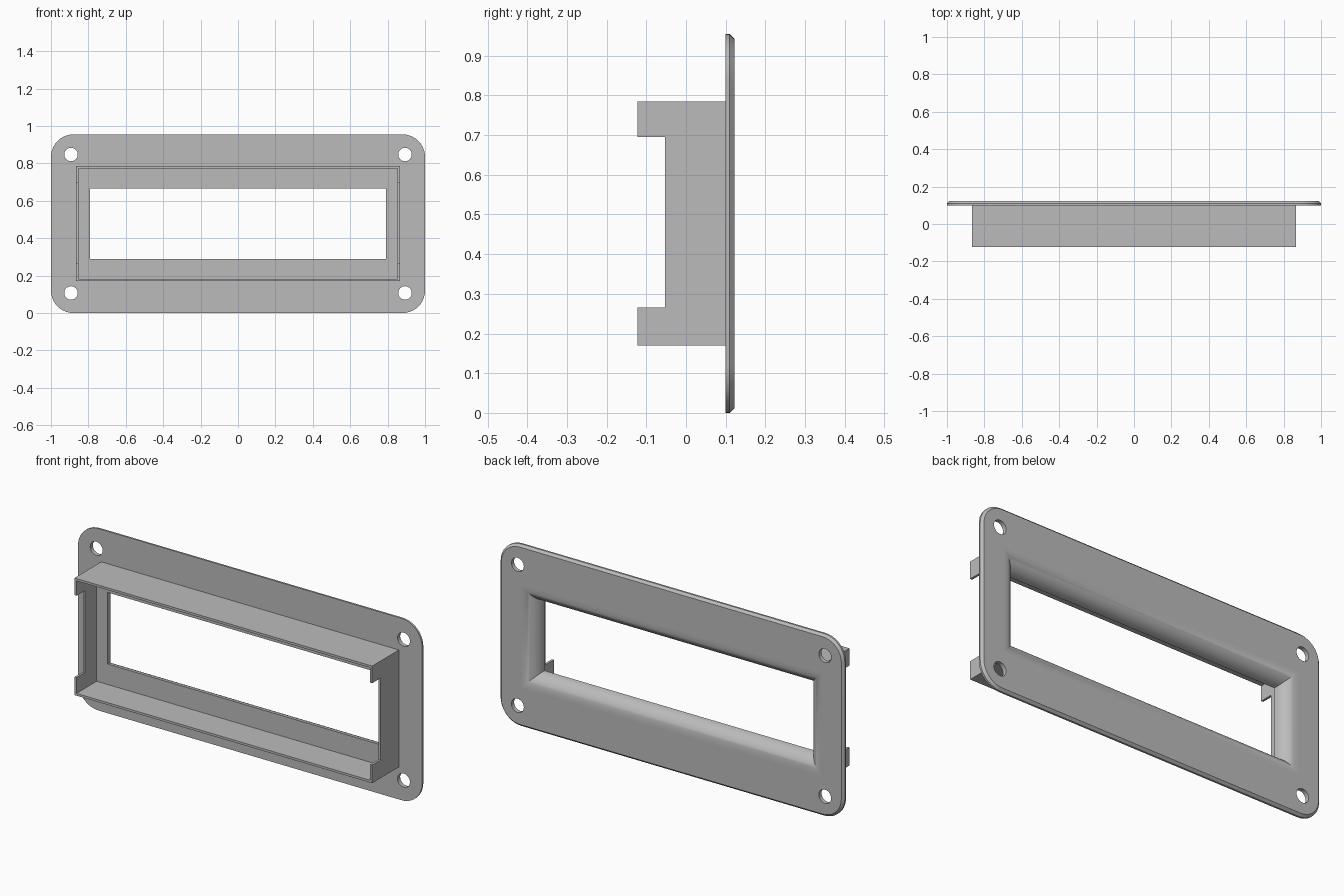
import bpy, bmesh, math
from mathutils import Matrix, Vector

if "Cube" in bpy.data.objects:
    bpy.data.objects.remove(bpy.data.objects["Cube"])

MID_Z = 0.4775               # height of the frame centre
BACK, PLATE_FRONT, LIP, FRONT = 0.122, 0.10, 0.045, -0.122
OPEN_X, OPEN_Z = 0.87, 0.268     # half size of the rounded opening at the back
WIN_X, WIN_Z = 0.79, 0.188       # half size of the window
BOX_X, BOX_Z, WALL = 0.865, 0.3075, 0.012

grey = bpy.data.materials.new("plain grey")
grey.use_nodes = True
grey.diffuse_color = (0.5, 0.5, 0.5, 1)
grey.node_tree.nodes["Principled BSDF"].inputs["Base Color"].default_value = (0.5, 0.5, 0.5, 1)


def make_object(name, bm):
    bmesh.ops.recalc_face_normals(bm, faces=bm.faces)
    mesh = bpy.data.meshes.new(name)
    bm.to_mesh(mesh)
    bm.free()
    mesh.materials.append(grey)
    obj = bpy.data.objects.new(name, mesh)
    bpy.context.collection.objects.link(obj)
    return obj


def loft(bm, loops, closed):
    """Bridge equal loops of points; join the last to the first, or cap both ends."""
    rings = [[bm.verts.new(p) for p in loop] for loop in loops]
    pairs = list(zip(rings, rings[1:]))
    if closed:
        pairs.append((rings[-1], rings[0]))
    else:
        bm.faces.new(rings[0])
        bm.faces.new(rings[-1])
    for a, b in pairs:
        for i in range(len(a)):
            j = (i + 1) % len(a)
            bm.faces.new((a[i], a[j], b[j], b[i]))


def rectangle(hx, hz, y):
    return [(sx * hx, y, MID_Z + sz * hz) for sx, sz in ((1, 1), (-1, 1), (-1, -1), (1, -1))]


def rounded_rectangle(inset, y, radius=0.12, steps=10):
    points = []
    for k, (sx, sz) in enumerate(((1, 1), (-1, 1), (-1, -1), (1, -1))):
        for s in range(steps + 1):
            a = math.pi / 2 * (k + s / steps)
            points.append((sx * (1 - radius) + (radius - inset) * math.cos(a), y,
                           MID_Z + sz * (MID_Z - radius) + (radius - inset) * math.sin(a)))
    return points


def add_box(bm, low, high):
    low, high = Vector(low), Vector(high)
    size = Matrix.Diagonal((*(high - low), 1))
    bmesh.ops.create_cube(bm, size=1, matrix=Matrix.Translation((low + high) / 2) @ size)


def cut(obj, bm):
    cutter = make_object("cutter", bm)
    cutter.hide_render = True
    mod = obj.modifiers.new("cut", "BOOLEAN")
    mod.operation = "DIFFERENCE"
    mod.solver = "EXACT"
    mod.object = cutter
    bpy.context.view_layer.objects.active = obj
    bpy.ops.object.modifier_apply(modifier=mod.name)
    bpy.data.objects.remove(cutter)


def smooth(obj):
    bpy.ops.object.select_all(action="DESELECT")
    obj.select_set(True)
    bpy.context.view_layer.objects.active = obj
    bpy.ops.object.shade_smooth_by_angle(angle=math.radians(30))


# Flange plate with a chamfered back rim
bm = bmesh.new()
loft(bm, [rounded_rectangle(0, PLATE_FRONT), rounded_rectangle(0, 0.11),
          rounded_rectangle(0.012, BACK)], closed=False)
plate = make_object("flange_plate", bm)

# Central opening and four screw holes
bm = bmesh.new()
add_box(bm, (-OPEN_X, 0, MID_Z - OPEN_Z), (OPEN_X, 0.3, MID_Z + OPEN_Z))
for sx in (-1, 1):
    for sz in (-1, 1):
        place = Matrix.Translation((sx * 0.893, 0.11, MID_Z + sz * 0.37))
        bmesh.ops.create_cone(bm, cap_ends=True, segments=32, radius1=0.036, radius2=0.036,
                              depth=0.2, matrix=place @ Matrix.Rotation(math.pi / 2, 4, "X"))
cut(plate, bm)
smooth(plate)

# Housing: quarter-round window surround, flat lip and thin box walls
profile = []
for s in range(13):
    a = math.pi / 2 * s / 12
    profile.append((OPEN_X - (OPEN_X - WIN_X) * math.sin(a),
                    OPEN_Z - (OPEN_Z - WIN_Z) * math.sin(a),
                    LIP + (BACK - LIP) * math.cos(a)))
profile += [(BOX_X - WALL, BOX_Z - WALL, LIP), (BOX_X - WALL, BOX_Z - WALL, FRONT),
            (BOX_X, BOX_Z, FRONT), (BOX_X, BOX_Z, PLATE_FRONT), (OPEN_X, OPEN_Z, PLATE_FRONT)]
bm = bmesh.new()
loft(bm, [rectangle(*p) for p in profile], closed=True)
housing = make_object("window_housing", bm)

# Notch in both end walls, leaving short hooks above and below
bm = bmesh.new()
add_box(bm, (-1.2, -0.4, 0.265), (1.2, -0.053, 0.695))
cut(housing, bm)
smooth(housing)
